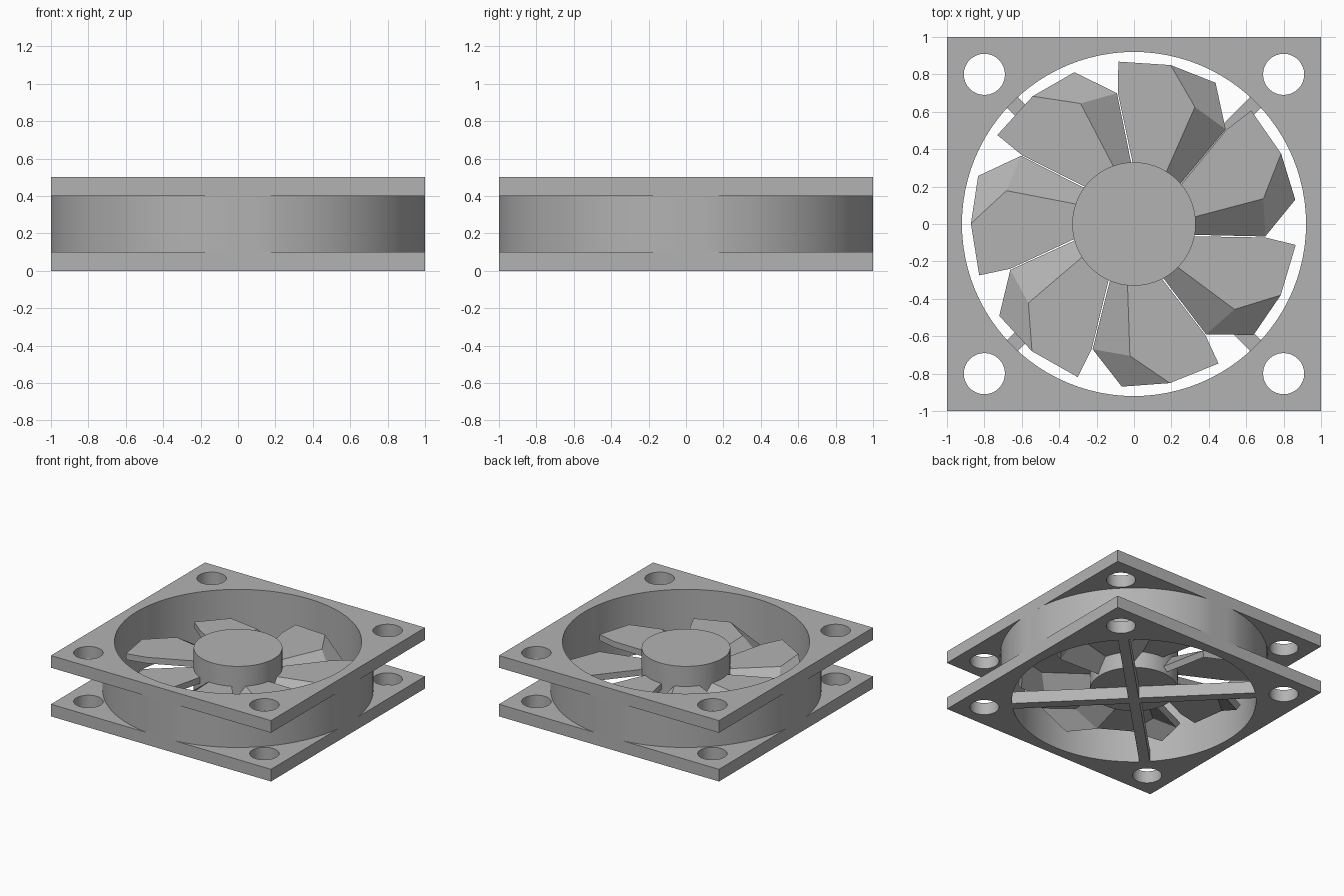
import bpy, bmesh
from math import radians, cos, sin, pi

cube = bpy.data.objects.get("Cube")
if cube:
    bpy.data.objects.remove(cube, do_unlink=True)

grey = bpy.data.materials.new("fan_grey")
grey.use_nodes = True
grey.diffuse_color = (0.45, 0.45, 0.45, 1)
grey.node_tree.nodes["Principled BSDF"].inputs["Base Color"].default_value = (0.45, 0.45, 0.45, 1)


def polar(r, deg):
    return r * cos(radians(deg)), r * sin(radians(deg))


def circle(r, cx=0, cy=0, n=96):
    return [(cx + r * cos(2 * pi * i / n), cy + r * sin(2 * pi * i / n)) for i in range(n)]


def slab(name, outlines, z0, z1):
    """Flat slab from closed outlines; inner outlines become holes."""
    curve = bpy.data.curves.new(name, "CURVE")
    curve.dimensions = "2D"
    curve.fill_mode = "BOTH"
    curve.extrude = (z1 - z0) / 2
    for pts in outlines:
        spline = curve.splines.new("POLY")
        spline.points.add(len(pts) - 1)
        for p, (x, y) in zip(spline.points, pts):
            p.co = (x, y, 0, 1)
        spline.use_cyclic_u = True
    obj = bpy.data.objects.new(name, curve)
    obj.location.z = (z0 + z1) / 2
    bpy.context.collection.objects.link(obj)
    bpy.ops.object.select_all(action="DESELECT")
    obj.select_set(True)
    bpy.context.view_layer.objects.active = obj
    bpy.ops.object.convert(target="MESH")
    obj = bpy.context.object
    bm = bmesh.new()
    bm.from_mesh(obj.data)
    bmesh.ops.remove_doubles(bm, verts=bm.verts, dist=1e-5)
    bmesh.ops.recalc_face_normals(bm, faces=bm.faces)
    bm.to_mesh(obj.data)
    bm.free()
    obj.data.materials.clear()
    obj.data.materials.append(grey)
    bpy.ops.object.shade_smooth_by_angle(angle=radians(30))
    return obj


# Square mounting plates with a round opening and corner screw holes
square = [(-1, -1), (1, -1), (1, 1), (-1, 1)]
opening = circle(0.92)
screw_holes = [circle(0.11, 0.8 * x, 0.8 * y, 32) for x, y in square]
slab("bottom_plate", [square, opening] + screw_holes, 0, 0.1)
slab("top_plate", [square, opening] + screw_holes, 0.4, 0.5)

# Round duct wall, trimmed flush with the plate sides
trimmed = [(max(-1, min(1, x)), max(-1, min(1, y))) for x, y in circle(1.008)]
slab("duct_wall", [trimmed, opening], 0.1, 0.4)

# Diagonal support bars under the hub, as one cross
w, reach = 0.04, 0.925
arm = [(w, w), (reach, w), (reach, -w)]
cross = []
for k in range(4):
    for x, y in arm:
        a = pi / 4 - k * pi / 2
        cross.append((x * cos(a) - y * sin(a), x * sin(a) + y * cos(a)))
slab("support_cross", [cross], 0, 0.1)

# Hub
slab("hub", [circle(0.33)], 0.1, 0.45)

# Folded blade: flat trailing panel and a panel sloping down to the leading edge
rows = [(0.32, (91, 58, 41)), (0.705, (97, 62.5, 46)), (0.872, (95.5, 77, 60))]
heights = (0.285, 0.285, 0.16)
bm = bmesh.new()
grid = [[bm.verts.new((*polar(r, a), z)) for a, z in zip(angles, heights)]
        for r, angles in rows]
for i in range(2):
    for j in range(2):
        bm.faces.new((grid[i][j], grid[i][j + 1], grid[i + 1][j + 1], grid[i + 1][j]))
bmesh.ops.recalc_face_normals(bm, faces=bm.faces)
bm.normal_update()
if sum(f.normal.z for f in bm.faces) < 0:
    bmesh.ops.reverse_faces(bm, faces=bm.faces)
blade_mesh = bpy.data.meshes.new("blade")
bm.to_mesh(blade_mesh)
bm.free()
blade_mesh.materials.append(grey)

blade_count = 7
for k in range(blade_count):
    blade = bpy.data.objects.new(f"blade_{k + 1}", blade_mesh)
    blade.rotation_euler.z = 2 * pi * k / blade_count
    bpy.context.collection.objects.link(blade)
    solid = blade.modifiers.new("thickness", "SOLIDIFY")
    solid.thickness = 0.05
    solid.offset = -1
